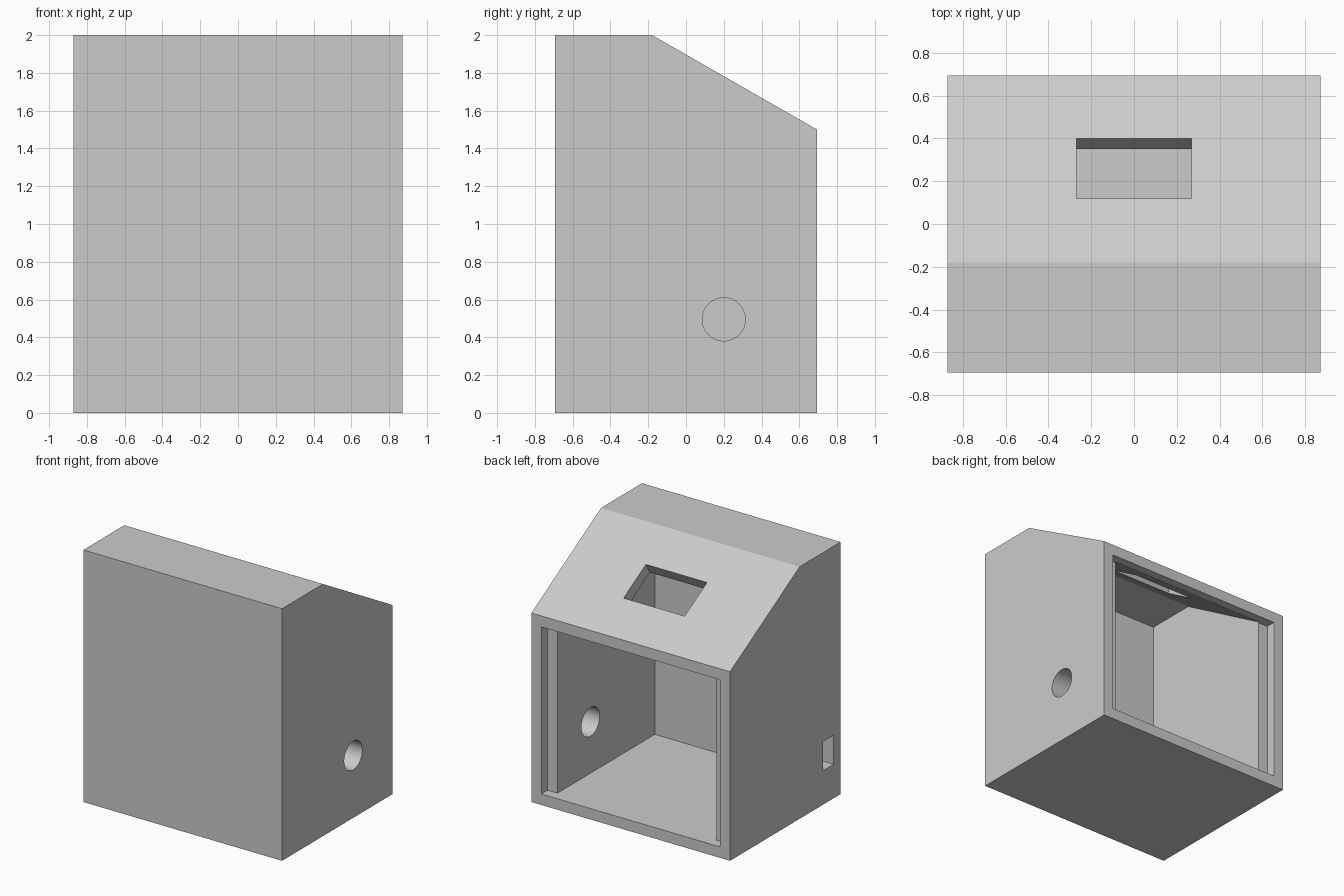
import bpy, bmesh, math
from mathutils import Matrix, Vector

old = bpy.data.objects.get("Cube")
if old:
    bpy.data.objects.remove(old, do_unlink=True)

# Single grey plastic colour
grey = bpy.data.materials.new("light_grey")
grey.use_nodes = True
colour = (0.6, 0.6, 0.6, 1)
grey.diffuse_color = colour
grey.node_tree.nodes["Principled BSDF"].inputs["Base Color"].default_value = colour

W, D, H = 0.872, 0.693, 2.0      # half width, half depth, height
T = 0.087                        # wall thickness
KINK, BACK_H = -0.18, 1.5        # start of the slope, height of the back
LEDGE_Y = D - 0.078              # back panel seat
INNER = W - 2 * T                # thick side walls


def make_object(name, bm):
    bmesh.ops.recalc_face_normals(bm, faces=bm.faces)
    mesh = bpy.data.meshes.new(name)
    bm.to_mesh(mesh)
    bm.free()
    mesh.materials.append(grey)
    obj = bpy.data.objects.new(name, mesh)
    bpy.context.collection.objects.link(obj)
    return obj


def prism(name, profile, half_width):
    """Extrude a (y, z) side profile across x."""
    bm = bmesh.new()
    face = bm.faces.new([bm.verts.new((-half_width, y, z)) for y, z in profile])
    side = bmesh.ops.extrude_face_region(bm, geom=[face])
    verts = [v for v in side["geom"] if isinstance(v, bmesh.types.BMVert)]
    bmesh.ops.translate(bm, verts=verts, vec=(2 * half_width, 0, 0))
    return make_object(name, bm)


def box(name, centre, size, tilt=0):
    bm = bmesh.new()
    matrix = (Matrix.Translation(centre) @ Matrix.Rotation(tilt, 4, "X")
              @ Matrix.Diagonal((*size, 1)))
    bmesh.ops.create_cube(bm, size=1, matrix=matrix)
    return make_object(name, bm)


def cut(target, cutter):
    cutter.hide_render = True
    mod = target.modifiers.new("cut", "BOOLEAN")
    mod.operation, mod.solver, mod.object = "DIFFERENCE", "EXACT", cutter
    bpy.context.view_layer.objects.active = target
    bpy.ops.object.modifier_apply(modifier=mod.name)
    bpy.data.objects.remove(cutter, do_unlink=True)


# Outer shell with sloped rear top
housing = prism("housing", [(-D, 0), (D, 0), (D, BACK_H), (KINK, H), (-D, H)], W)

# Inner chamber, and the wider seat for a back panel
chamber = [(T - D, T), (LEDGE_Y + 0.01, T), (LEDGE_Y + 0.01, BACK_H - T),
           (KINK - 0.02, H - T), (T - D, H - T)]
cut(housing, prism("chamber_cutter", chamber, INNER))
top = BACK_H - T
cut(housing, box("panel_seat_cutter", (0, LEDGE_Y + 0.1, (T + top) / 2),
                 (2 * (W - T), 0.2, top - T)))

# Window cut square to the slope
angle = math.atan2(H - BACK_H, D - KINK)
mid_y = 0.26
mid_z = H - (mid_y - KINK) * math.tan(angle)
cut(housing, box("window_cutter", (0, mid_y, mid_z),
                 (0.536, 0.28 / math.cos(angle), 0.3), -angle))

# Round cable hole in the left wall
bm = bmesh.new()
bmesh.ops.create_cone(bm, cap_ends=True, segments=64, radius1=0.114, radius2=0.114,
                      depth=0.4, matrix=Matrix.Translation((W - 0.1, 0.2, 0.495))
                      @ Matrix.Rotation(math.pi / 2, 4, "Y"))
cut(housing, make_object("round_hole_cutter", bm))

# Rectangular socket hole in the right wall
cut(housing, box("socket_cutter", (0.1 - W, -0.54, 0.385), (0.4, 0.13, 0.23)))

# Smooth round hole, crisp edges elsewhere
bpy.ops.object.select_all(action="DESELECT")
housing.select_set(True)
bpy.context.view_layer.objects.active = housing
bpy.ops.object.shade_smooth_by_angle(angle=math.radians(25))
